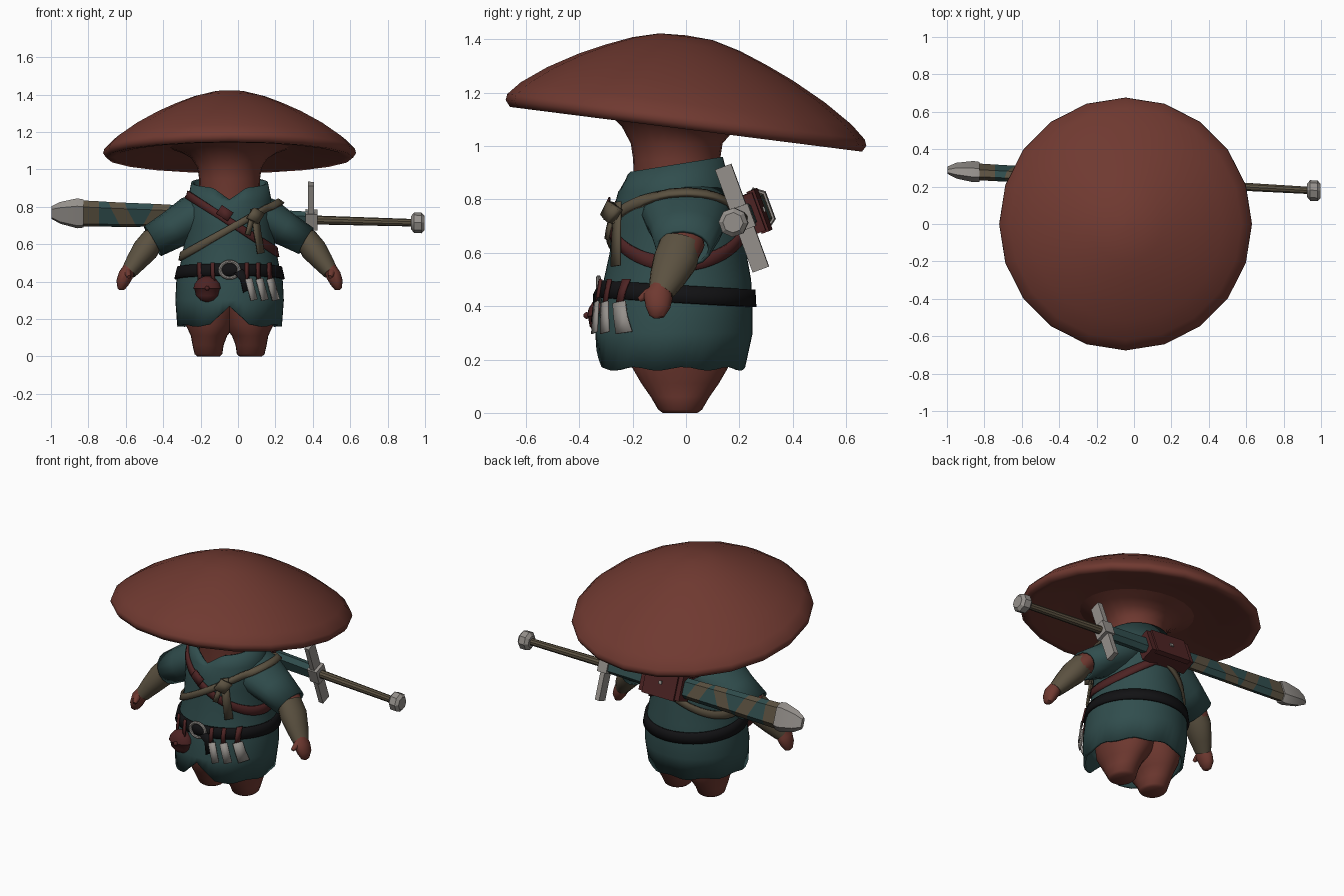
import bpy, bmesh, math
from mathutils import Vector
from mathutils.bvhtree import BVHTree

if "Cube" in bpy.data.objects:
    bpy.data.objects.remove(bpy.data.objects["Cube"])

CX = -0.045          # body axis
TAU = math.tau


def material(name, r, g, b):
    m = bpy.data.materials.new(name)
    m.use_nodes = True
    m.diffuse_color = (r, g, b, 1)
    m.node_tree.nodes["Principled BSDF"].inputs["Base Color"].default_value = (r, g, b, 1)
    return m


RED = material("mushroom red", .16, .041, .03)
TEAL = material("teal cloth", .03, .075, .075)
KHAKI = material("khaki cloth", .105, .083, .052)
BROWN = material("red brown leather", .075, .017, .017)
BLACK = material("black leather", .006, .006, .007)
STEEL = material("steel", .3, .28, .26)


def finish(ob, mats, angle=40, thick=0):
    for m in mats:
        ob.data.materials.append(m)
    if thick:
        mod = ob.modifiers.new("thickness", "SOLIDIFY")
        mod.thickness = thick
        mod.offset = -1
    bpy.ops.object.select_all(action="DESELECT")
    ob.select_set(True)
    bpy.context.view_layer.objects.active = ob
    bpy.ops.object.shade_smooth_by_angle(angle=math.radians(angle))
    return ob


def loft(name, rings, mats, caps=True, angle=40, thick=0, pick=None, closed=True):
    """Skin a list of equal point rings; pick(i) gives the material of segment i."""
    bm = bmesh.new()
    vs = [[bm.verts.new(p) for p in ring] for ring in rings]
    n = len(vs[0])
    for i in range(len(vs) - 1):
        for j in range(n if closed else n - 1):
            k = (j + 1) % n
            f = bm.faces.new((vs[i][j], vs[i][k], vs[i + 1][k], vs[i + 1][j]))
            f.material_index = pick(i) if pick else 0
    if caps:
        bm.faces.new(vs[0][::-1])
        bm.faces.new(vs[-1])
        bmesh.ops.recalc_face_normals(bm, faces=bm.faces)
    me = bpy.data.meshes.new(name)
    bm.to_mesh(me)
    bm.free()
    ob = bpy.data.objects.new(name, me)
    bpy.context.collection.objects.link(ob)
    return finish(ob, mats, angle, thick)


def oval(x, y, z, rx, ry, n=24, dz=lambda a: 0):
    return [Vector((x + rx * math.cos(a), y + ry * math.sin(a), z + dz(a)))
            for a in (TAU * i / n for i in range(n))]


def limb(name, path, mat, side, caps=True, thick=0, n=16):
    """Tube through (x, y, z, radius, depth radius) stations, x measured from the body axis."""
    pts = [Vector((CX + side * p[0], p[1], p[2])) for p in path]
    rings = []
    for i, p in enumerate(path):
        t = (pts[min(i + 1, len(pts) - 1)] - pts[max(i - 1, 0)]).normalized()
        e1 = t.cross(Vector((0, 1, 0))).normalized()
        e2 = t.cross(e1)
        rings.append([pts[i] + e1 * p[3] * math.cos(TAU * j / n) + e2 * p[4] * math.sin(TAU * j / n)
                      for j in range(n)])
    return loft(name, rings, [mat], caps, thick=thick)


# Cap: a lathed disc tilted down towards the back
cap_profile = [(.003, .32), (.1, .315), (.2, .288), (.3, .248), (.4, .202), (.52, .135), (.62, .065),
               (.67, .015), (.676, -.008), (.66, -.032), (.62, -.03), (.45, .005), (.3, .02), (.003, .02)]
loft("mushroom_cap", [oval(CX, 0, 1.095 + h, r, r, 20, lambda a, r=r: -.127 * r * math.sin(a))
                      for r, h in cap_profile], [RED], angle=80)

# Neck flaring into the cap
neck = [(.78, .16, 0), (.95, .163, 0), (1.01, .172, 0), (1.06, .205, .06), (1.095, .26, .127), (1.125, .34, .127)]
loft("neck", [oval(CX, -.035, z, r, r, 24, lambda a, r=r, t=t: -t * r * math.sin(a))
              for z, r, t in neck], [RED], angle=80)


# Tunic with a slit at the front hem and an open collar
def front_gap(a, half):
    return max(0, 1 - abs(a - TAU * .75) / half)


def hem(a):
    return .11 * front_gap(a, .38) + .007 * math.sin(a * 9)


def collar(a):
    return .03 * math.sin(a) - .06 * front_gap(a, .45)


tunic_rows = [(.165, .28, .28, -.058, hem), (.3, .29, .295, -.045), (.4, .285, .286, -.036),
              (.5, .262, .276, -.032), (.6, .243, .256, -.03), (.7, .238, .25, -.03),
              (.77, .235, .235, -.035), (.83, .225, .212, -.042), (.93, .205, .185, -.047, collar)]
cloth = [loft("tunic", [oval(CX, row[3], row[0], row[1], row[2], 48, *row[4:]) for row in tunic_rows],
              [TEAL], caps=False, angle=60, thick=.015)]

# Sleeves, arms, hands and legs, mirrored
for side, word in ((1, "left"), (-1, "right")):
    cloth.append(limb(word + "_sleeve", [(.08, 0, .80, .09, .17), (.2, 0, .74, .108, .165),
                      (.3, 0, .68, .092, .135), (.41, -.01, .617, .08, .105)],
                      TEAL, side, False, .012 * side))
    limb(word + "_upper_arm", [(.28, 0, .69, .05, .06), (.4, -.01, .635, .06, .08),
         (.44, -.03, .59, .058, .075)], RED, side)
    limb(word + "_forearm_wrap", [(.405, -.02, .635, .062, .078), (.45, -.04, .57, .07, .084),
         (.5, -.07, .505, .056, .068), (.54, -.095, .45, .042, .048)], KHAKI, side)
    limb(word + "_hand", [(.53, -.09, .48, .034, .036), (.555, -.105, .435, .04, .055),
         (.572, -.105, .395, .035, .046), (.58, -.11, .362, .02, .028), (.58, -.11, .354, .008, .01)], RED, side)
    limb(word + "_thumb", [(.55, -.1, .46, .024, .024), (.545, -.145, .445, .02, .02),
         (.538, -.175, .425, .01, .01)], RED, side, n=10)
    legs = [(0, .113, .06, .065), (.012, .113, .074, .082), (.06, .115, .083, .11), (.11, .11, .097, .145),
            (.17, .1, .135, .18), (.3, .09, .16, .2)]
    loft(word + "_leg", [oval(CX + side * x, -.022, z, rx, ry) for z, x, rx, ry in legs], [RED], angle=80)

# One surface for wrapping the straps onto
verts, polys = [], []
for ob in cloth:
    polys += [[i + len(verts) for i in p.vertices] for p in ob.data.polygons]
    verts += [v.co.copy() for v in ob.data.vertices]
surface = BVHTree.FromPolygons(verts, polys)


def land(origin, d, lift):
    hit = surface.ray_cast(origin + d * 2, -d)[0]
    return (hit or origin) + d * lift


def wrap(name, c, a, b, w, mat, lift=.014, n=56):
    """Closed strap around the body in the plane through c spanned by a and b."""
    c, a, b = Vector(c), Vector(a).normalized(), Vector(b).normalized()
    across = a.cross(b).normalized()
    dirs = [a * math.cos(TAU * i / n) + b * math.sin(TAU * i / n) for i in range(n)]
    rows = [[land(c + across * w * s, d, lift) for d in dirs] for s in (-.5, 0, .5)]
    return loft(name, rows, [mat], False, thick=.016)


def front_strip(name, pts, w, mat, lift=.018, thick=.008):
    """Open strap laid on the front along (x, z) points."""
    ps = [Vector((x, 0, z)) for x, z in pts]
    side = (ps[-1] - ps[0]).normalized().cross(Vector((0, 1, 0))) * w / 2
    rows = [[land(p + side * s, Vector((0, -1, 0)), lift) for p in ps] for s in (1, -1)]
    return loft(name, rows, [mat], False, thick=thick, closed=False)


wrap("brown_strap", (-.035, -.03, .715), (.85, 0, -.53), (0, 1, 0), .04, BROWN)
wrap("khaki_strap", (-.05, -.03, .68), (.88, 0, .48), (0, 1, 0), .036, KHAKI, .018)
wrap("belt", (CX, -.03, .447), (1, 0, 0), (0, 1, -.06), .064, BLACK)

# Knot with hanging ends
front_strip("strap_knot", [(.06, .765), (.085, .75), (.11, .735)], .06, KHAKI, .04, .03)
front_strip("strap_end_long", [(.085, .79), (.1, .67), (.12, .55)], .036, KHAKI, .03)
front_strip("strap_end_short", [(.075, .75), (.06, .69), (.05, .65)], .026, KHAKI, .032)
front_strip("strap_buckle", [(-.1, .785), (-.07, .765), (-.04, .745)], .055, BROWN, .026)

# Belt fittings
front_strip("belt_tail", [(0, .455), (.035, .42), (.05, .35)], .05, BLACK, .026)
bpy.ops.mesh.primitive_torus_add(major_segments=24, minor_segments=8, major_radius=.044, minor_radius=.009,
                                 location=(CX, -.328, .463), rotation=(math.pi / 2, 0, 0))
buckle = bpy.context.object
buckle.name = "belt_buckle"
buckle.scale.x = 1.15
finish(buckle, [STEEL])
for i, x in enumerate((-.205, -.135, .045, .105, .165)):
    front_strip(f"belt_loop_{i}", [(x, .5), (x, .455), (x + .004, .405)], .02, BROWN, .026)
for i, x in enumerate((.055, .112, .17)):
    front_strip(f"throwing_knife_{i}", [(x, .415), (x + .014, .36), (x + .03, .3)], .036, STEEL, .032)

# Round pouch with a flap
pouch = [(.292, .01), (.3, .035), (.325, .06), (.36, .068), (.363, .074), (.39, .066), (.415, .045), (.43, .012)]
loft("belt_pouch", [oval(-.165, -.318, z, r, r * .72, 20) for z, r in pouch], [BROWN], angle=50)
bpy.ops.mesh.primitive_uv_sphere_add(segments=10, ring_count=6, radius=.013, location=(-.165, -.372, .365))
bpy.context.object.name = "pouch_button"
finish(bpy.context.object, [BROWN])

# Sword and sheath across the back: x runs along, W across the blade, N outwards
W, N = Vector((0, -.345, .94)), Vector((0, .94, .345))


def on_sword(x, w, n):
    return Vector((x, .232 - .056 * x, .741 - .028 * x)) + W * w + N * n


def section(x, h, t, skew=0):
    shape = [(1, 0), (.65, 1), (-.65, 1), (-1, 0), (-.65, -1), (.65, -1)]
    return [on_sword(x + skew * w, w * h, n * t) for w, n in shape]


def block(name, x0, x1, w, n0, n1, mat):
    return loft(name, [[on_sword(x, a, b) for a, b in ((w, n0), (w, n1), (-w, n1), (-w, n0))]
                       for x in (x0, x1)], [mat], angle=20)


def rod(name, stations, mat, n):
    return loft(name, [[on_sword(x, r * math.cos(TAU * (i + .5) / n), r * math.sin(TAU * (i + .5) / n))
                        for i in range(n)] for x, r in stations], [mat], angle=30)


bands = 14
edges = [-.83 + 1.21 * i / bands for i in range(bands + 1)]
tilts = [0 if i < 2 or i == bands else (.035, .035, -.035, -.035)[i % 4] for i in range(bands + 1)]
loft("sheath", [section(x, .074 - .028 * (x + .83) / 1.21, .03, s) for x, s in zip(edges, tilts)],
     [TEAL, KHAKI], angle=20, pick=lambda i: 1 if i % 2 == 0 and i < 10 else 0)
loft("sheath_tip", [section(-.998, .035, .012), section(-.95, .062, .03), section(-.86, .085, .04),
                    section(-.825, .08, .038)], [STEEL], angle=20)
block("sheath_mount", -.17, .115, .076, -.045, .05, BROWN)
block("mount_flap", -.14, .085, .083, .03, .06, BROWN)
block("mount_rivet", -.04, -.02, .01, .055, .067, STEEL)
block("cross_guard", .375, .405, .205, -.032, .032, STEEL)
block("guard_collar", .36, .425, .045, -.04, .04, STEEL)
rod("sword_grip", [(.4, .024), (.94, .02)], KHAKI, 10)
rod("sword_pommel", [(.925, .035), (.942, .055), (.982, .055), (.998, .038)], STEEL, 8)
